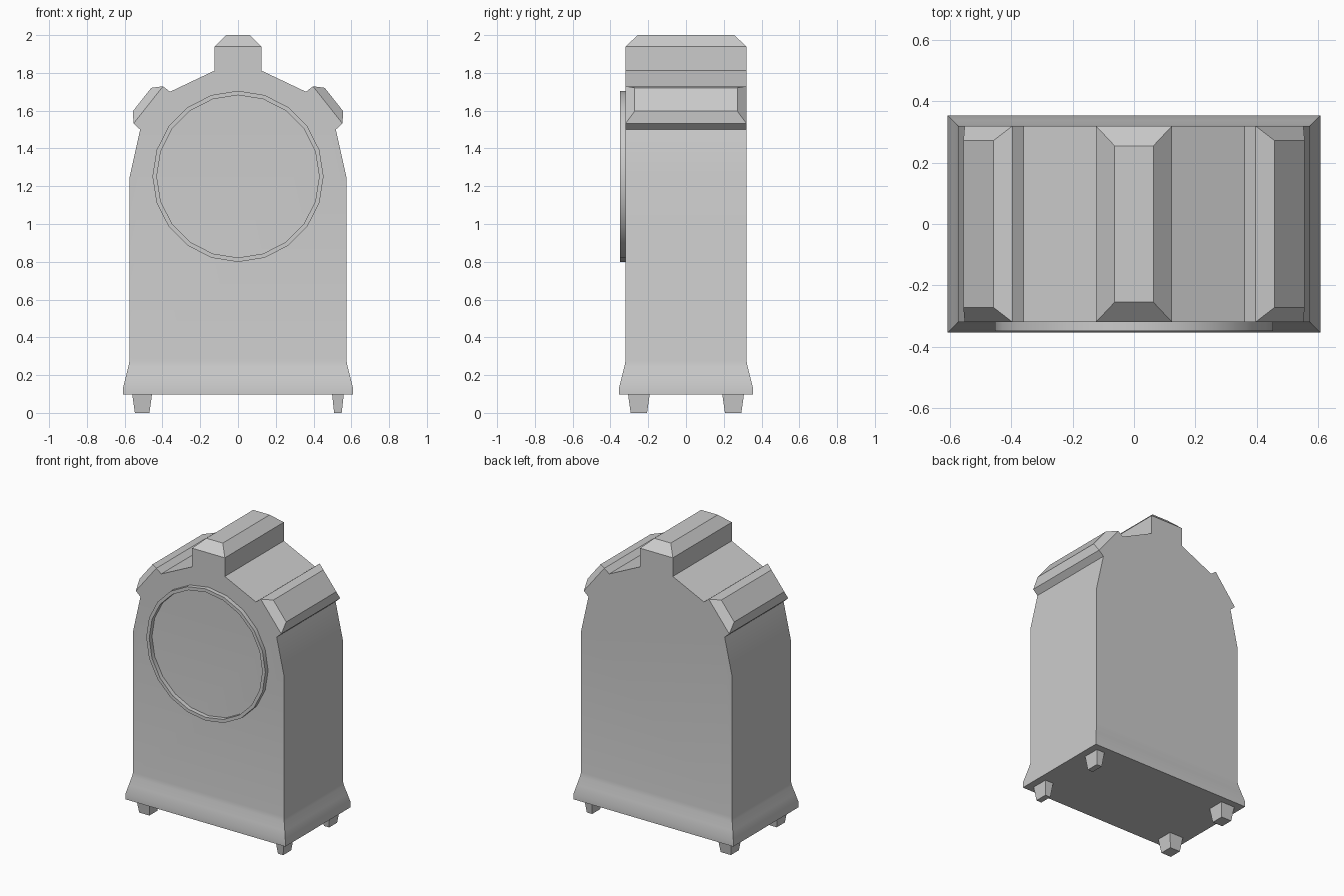
import bpy, bmesh, math

if "Cube" in bpy.data.objects:
    bpy.data.objects.remove(bpy.data.objects["Cube"])

D = 0.32  # half depth of the case


def loft(bm, rings, cap_start=False, cap_end=False, skip=()):
    """Skin rings of equal point count; skip lists side edges left open."""
    vs = [[bm.verts.new(p) for p in r] for r in rings]
    n = len(rings[0])
    for a, b in zip(vs, vs[1:]):
        for i in range(n):
            if i not in skip:
                j = (i + 1) % n
                bm.faces.new((a[i], a[j], b[j], b[i]))
    if cap_start:
        bm.faces.new(vs[0])
    if cap_end:
        bm.faces.new(vs[-1])


def rect(x0, x1, y0, y1, z):
    return [(x0, y0, z), (x1, y0, z), (x1, y1, z), (x0, y1, z)]


def finish(name, bm):
    bmesh.ops.remove_doubles(bm, verts=bm.verts, dist=1e-4)
    bmesh.ops.recalc_face_normals(bm, faces=bm.faces)
    me = bpy.data.meshes.new(name)
    bm.to_mesh(me)
    bm.free()
    ob = bpy.data.objects.new(name, me)
    bpy.context.collection.objects.link(ob)
    bpy.ops.object.select_all(action='DESELECT')
    ob.select_set(True)
    bpy.context.view_layer.objects.active = ob
    bpy.ops.object.shade_smooth_by_angle(angle=math.radians(30))
    return ob


# Clock case: extruded front outline, open where caps and base join
half = [(.574, .28), (.574, 1.248), (.518, 1.5), (.553, 1.532),
        (.397, 1.729), (.36, 1.70), (.124, 1.812), (.124, 1.94)]
outline = half + [(-x, z) for x, z in reversed(half)]
n = len(outline)
bm = bmesh.new()
loft(bm, [[(x, y, z) for x, z in outline] for y in (-D, D)],
     True, True, skip=(3, 7, n - 5, n - 1))

# Flared base
flare = [(.608, .354, .098), (.608, .354, .135), (.593, .339, .195),
         (.579, .325, .25), (.574, D, .28)]
loft(bm, [rect(-x, x, -y, y, z) for x, y, z in flare], cap_start=True)

# Bevelled top cap
loft(bm, [rect(-.124, .124, -D, D, 1.94), rect(-.063, .063, -.255, .255, 2.0)],
     cap_end=True)

# Bevelled shoulder caps
for s in (-1, 1):
    rings = []
    for (xa, za), (xb, zb), d in (((.553, 1.532), (.397, 1.729), D),
                                  ((.557, 1.597), (.459, 1.721), .272)):
        rings.append([(s * xa, -d, za), (s * xb, -d, zb),
                      (s * xb, d, zb), (s * xa, d, za)])
    loft(bm, rings, cap_end=True)
finish("clock_case", bm)

# Dial rim: 20-sided ring standing proud of the front
bm = bmesh.new()
rim = []
for r, y in ((.453, -D), (.453, -.35), (.43, -.35), (.43, -D)):
    rim.append([(r * math.sin(math.tau * i / 20), y,
                 1.252 + r * math.cos(math.tau * i / 20)) for i in range(20)])
loft(bm, rim)
finish("dial_rim", bm)

# Tapered feet; the right pair is narrower
for side, x0, x1, t in (("left", -.56, -.455, .014), ("right", .498, .56, .011)):
    for end, s in (("front", -1), ("back", 1)):
        y0, y1 = sorted((s * .307, s * .192))
        bm = bmesh.new()
        loft(bm, [rect(x0, x1, y0, y1, .1),
                  rect(x0 + t, x1 - t, y0 + .014, y1 - .014, .0)],
             True, True)
        finish(f"{end}_{side}_foot", bm)
